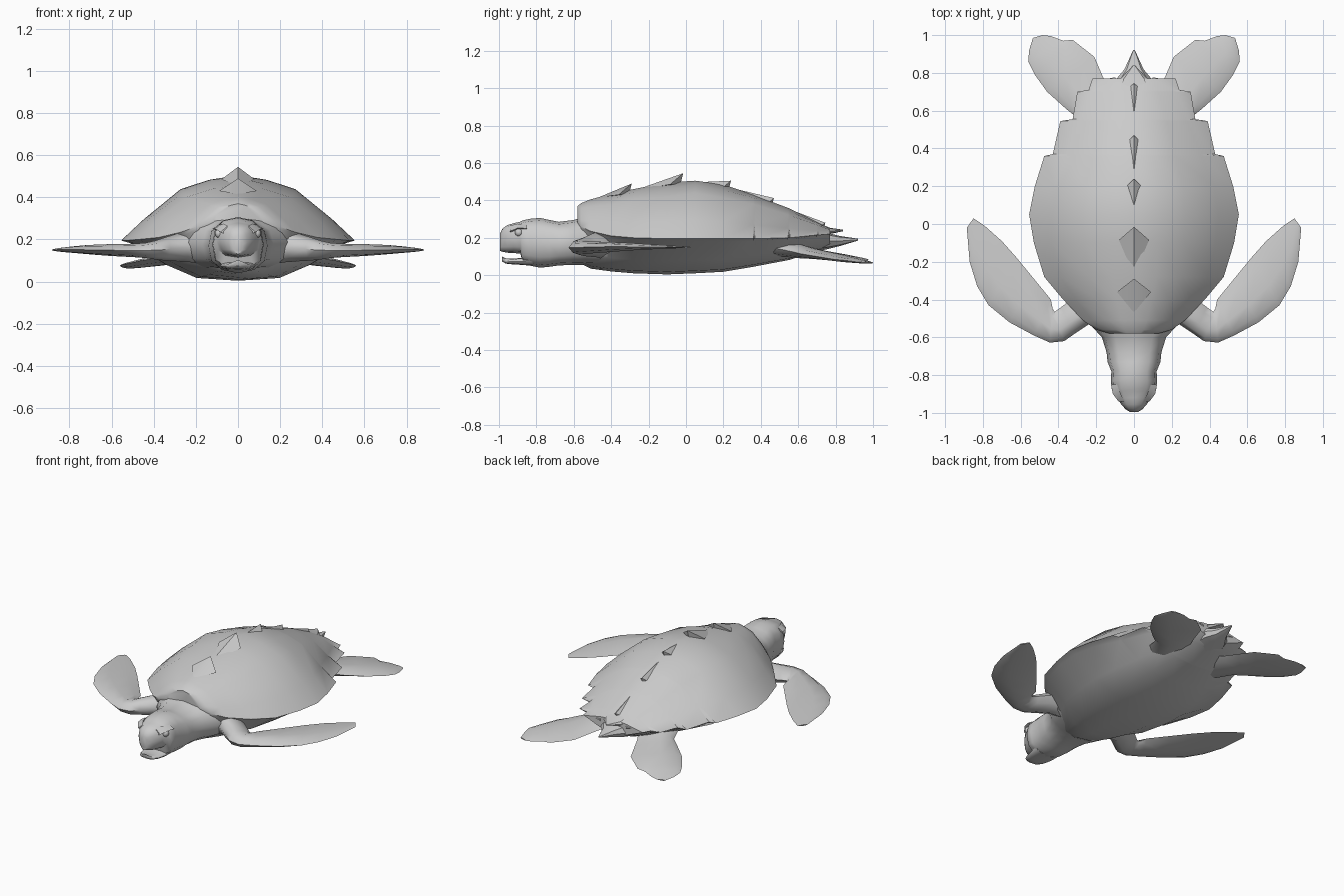
import bpy, bmesh, math
from mathutils import Vector

GREY = bpy.data.materials.new("plain_grey")
GREY.diffuse_color = (0.6, 0.6, 0.6, 1)


def finish(name, bm, angle=35):
    bmesh.ops.recalc_face_normals(bm, faces=bm.faces)
    me = bpy.data.meshes.new(name)
    bm.to_mesh(me)
    bm.free()
    me.materials.append(GREY)
    ob = bpy.data.objects.new(name, me)
    bpy.context.collection.objects.link(ob)
    bpy.ops.object.select_all(action='DESELECT')
    ob.select_set(True)
    bpy.context.view_layer.objects.active = ob
    bpy.ops.object.shade_smooth_by_angle(angle=math.radians(angle))
    return ob


def loft(name, rings, angle=35):
    """Skin closed rings of equal length and cap both ends."""
    bm = bmesh.new()
    vs = [[bm.verts.new(p) for p in r] for r in rings]
    n = len(vs[0])
    for a, b in zip(vs, vs[1:]):
        for i in range(n):
            j = (i + 1) % n
            bm.faces.new((a[i], a[j], b[j], b[i]))
    bm.faces.new(vs[0])
    bm.faces.new(vs[-1])
    return finish(name, bm, angle)


def both_sides(name, rings):
    for side, s in (("right", 1), ("left", -1)):
        loft(side + "_" + name, [[(s * x, y, z) for x, y, z in r] for r in rings], 50)


# Shell: y, half width, rim tooth, rim z, top z, bottom z
stations = [
    (-0.58, 0.13, 0.00, 0.29, 0.37, 0.09),
    (-0.56, 0.20, 0.00, 0.26, 0.385, 0.06),
    (-0.51, 0.27, 0.00, 0.235, 0.405, 0.035),
    (-0.40, 0.375, 0.00, 0.21, 0.435, 0.02),
    (-0.28, 0.475, 0.00, 0.20, 0.46, 0.01),
    (-0.10, 0.53, 0.00, 0.195, 0.495, 0.004),
    (0.05, 0.545, 0.01, 0.195, 0.505, 0.01),
    (0.20, 0.515, 0.01, 0.195, 0.485, 0.018),
    (0.36, 0.435, 0.04, 0.195, 0.43, 0.045),
    (0.37, 0.43, 0.00, 0.195, 0.425, 0.047),
    (0.545, 0.345, 0.045, 0.20, 0.36, 0.08),
    (0.555, 0.335, -0.01, 0.20, 0.355, 0.082),
    (0.70, 0.26, 0.04, 0.215, 0.285, 0.13),
    (0.71, 0.25, -0.01, 0.215, 0.28, 0.132),
    (0.77, 0.20, 0.02, 0.22, 0.25, 0.16),
]
upper = [(0.82, 0.32), (0.5, 0.77), (0.25, 0.91)]
lower = [(0.63, 0.62), (0.37, 0.93)]
rings = []
for y, w, t, rim, top, bot in stations:
    # soft swelling of the side plates
    swell = 0.008 * math.sin(y * 20) if -0.45 < y < 0.5 else 0
    half = [(w * 0.94, rim - 0.012)]
    half = [(w * f, rim + (bot - rim) * g) for f, g in reversed(lower)] + half
    half += [(w + t, rim)]
    half += [(w * f, rim + (top - rim) * g + swell * g) for f, g in upper]
    ring = [(0, y, bot)] + [(x, y, z) for x, z in half] + [(0, y, top)]
    ring += [(-x, y, z) for x, z in reversed(half)]
    rings.append(ring)
loft("shell", rings, 40)

# Raised plates along the ridge, each with a point toward the tail
# tip y, tip z, front y, front z, half width, drop behind the tip
for k, (y, z, fy, fz, w, drop) in enumerate([
        (-0.29, 0.49, -0.47, 0.415, 0.09, 0.06), (-0.015, 0.545, -0.27, 0.455, 0.08, 0.06),
        (0.24, 0.505, 0.02, 0.495, 0.07, 0.06), (0.47, 0.412, 0.26, 0.462, 0.07, 0.06),
        (0.745, 0.28, 0.54, 0.357, 0.08, 0.05)]):
    bm = bmesh.new()
    tip, front, low = (bm.verts.new(p) for p in
                       ((0, y, z), (0, fy, fz), (0, y - 0.015, z - drop)))
    l, r = (bm.verts.new((s * w, y - 0.07, z - drop)) for s in (-1, 1))
    for f in ((tip, l, front), (tip, front, r), (tip, low, l), (tip, r, low),
              (front, l, low), (front, low, r)):
        bm.faces.new(f)
    finish("ridge_plate_%d" % (k + 1), bm, 40)

# Rear shell points beside the tail
for s in (-1, 1):
    loft("rear_shell_point", [
        [(s * 0.22, 0.70, 0.225), (s * 0.05, 0.70, 0.27), (s * 0.05, 0.70, 0.20)],
        [(s * 0.16, 0.765, 0.225), (s * 0.09, 0.765, 0.235), (s * 0.09, 0.765, 0.21)],
        [(s * 0.11, 0.775, 0.225), (s * 0.1, 0.775, 0.227), (s * 0.1, 0.775, 0.22)]])


def oval(y, w, top, bot, n=12, p=0.8):
    c, h = (top + bot) / 2, (top - bot) / 2
    out = []
    for i in range(n):
        a = 2 * math.pi * i / n
        x, z = math.cos(a), math.sin(a)
        out.append((w * math.copysign(abs(x) ** p, x), y,
                    c + h * math.copysign(abs(z) ** p, z)))
    return out


# Tail and the top plate above it
loft("tail", [oval(y, w, t, b, 8) for y, w, t, b in (
    (0.62, 0.15, 0.24, 0.11), (0.76, 0.10, 0.225, 0.14),
    (0.82, 0.05, 0.21, 0.155), (0.92, 0.005, 0.195, 0.185))])
loft("tail_plate", [oval(y, w, t, b, 8) for y, w, t, b in (
    (0.66, 0.12, 0.30, 0.21), (0.77, 0.07, 0.253, 0.22), (0.84, 0.005, 0.243, 0.235))])

# Neck and head: y, half width, top, bottom
loft("head_and_neck", [oval(*r) for r in (
    (-0.42, 0.28, 0.33, 0.05), (-0.54, 0.225, 0.315, 0.055),
    (-0.60, 0.17, 0.295, 0.055), (-0.68, 0.145, 0.285, 0.052),
    (-0.73, 0.14, 0.295, 0.045), (-0.78, 0.12, 0.306, 0.04),
    (-0.83, 0.122, 0.302, 0.05), (-0.872, 0.118, 0.293, 0.06),
    (-0.885, 0.105, 0.286, 0.115), (-0.92, 0.088, 0.278, 0.118),
    (-0.955, 0.068, 0.268, 0.12), (-0.98, 0.045, 0.25, 0.125),
    (-0.995, 0.022, 0.222, 0.13))], 50)
loft("lower_jaw", [oval(*r) for r in (
    (-0.82, 0.085, 0.115, 0.05), (-0.88, 0.08, 0.092, 0.055),
    (-0.93, 0.068, 0.088, 0.058), (-0.965, 0.05, 0.09, 0.062),
    (-0.985, 0.022, 0.10, 0.075))], 50)

# Eyes and brows
for s in (-1, 1):
    bm = bmesh.new()
    bmesh.ops.create_uvsphere(bm, u_segments=10, v_segments=6, radius=0.022)
    bmesh.ops.translate(bm, verts=bm.verts, vec=Vector((s * 0.088, -0.893, 0.228)))
    finish("eye", bm, 60)
    loft("brow", [
        [(s * 0.09, -0.85, 0.27), (s * 0.122, -0.85, 0.25), (s * 0.09, -0.85, 0.24)],
        [(s * 0.07, -0.90, 0.275), (s * 0.112, -0.90, 0.252), (s * 0.08, -0.90, 0.242)],
        [(s * 0.05, -0.94, 0.265), (s * 0.082, -0.94, 0.235), (s * 0.06, -0.94, 0.225)]])


def flipper(sections):
    """Lens-shaped rings from leading edge to trailing edge."""
    rings = []
    for ax, ay, bx, by, z, t in sections:
        def at(f, h):
            return (ax + (bx - ax) * f, ay + (by - ay) * f, z + h * t)
        rings.append([at(0, 0), at(0.12, 0.7), at(0.4, 1), at(0.8, 0.55),
                      at(1, 0), at(0.8, -0.55), at(0.4, -1), at(0.12, -0.7)])
    return rings


# leading x, y, trailing x, y, z, half thickness
both_sides("front_flipper", flipper([
    (0.10, -0.52, 0.18, -0.34, 0.165, 0.08), (0.23, -0.525, 0.32, -0.39, 0.165, 0.07),
    (0.32, -0.585, 0.385, -0.44, 0.155, 0.055), (0.37, -0.62, 0.42, -0.465, 0.15, 0.045),
    (0.445, -0.628, 0.43, -0.45, 0.148, 0.036), (0.53, -0.59, 0.44, -0.40, 0.148, 0.032),
    (0.66, -0.52, 0.53, -0.29, 0.15, 0.028), (0.77, -0.43, 0.62, -0.18, 0.152, 0.022),
    (0.83, -0.33, 0.70, -0.09, 0.152, 0.016), (0.87, -0.20, 0.79, -0.01, 0.151, 0.01),
    (0.885, -0.02, 0.85, 0.03, 0.15, 0.004)]))
both_sides("rear_flipper", flipper([
    (0.27, 0.45, 0.06, 0.58, 0.15, 0.05), (0.31, 0.57, 0.13, 0.70, 0.125, 0.036),
    (0.36, 0.61, 0.165, 0.78, 0.115, 0.028), (0.46, 0.70, 0.21, 0.885, 0.10, 0.022),
    (0.525, 0.79, 0.325, 0.975, 0.085, 0.017), (0.56, 0.86, 0.375, 0.97, 0.078, 0.013),
    (0.555, 0.92, 0.44, 0.995, 0.07, 0.008), (0.535, 0.985, 0.485, 1.0, 0.066, 0.004)]))
